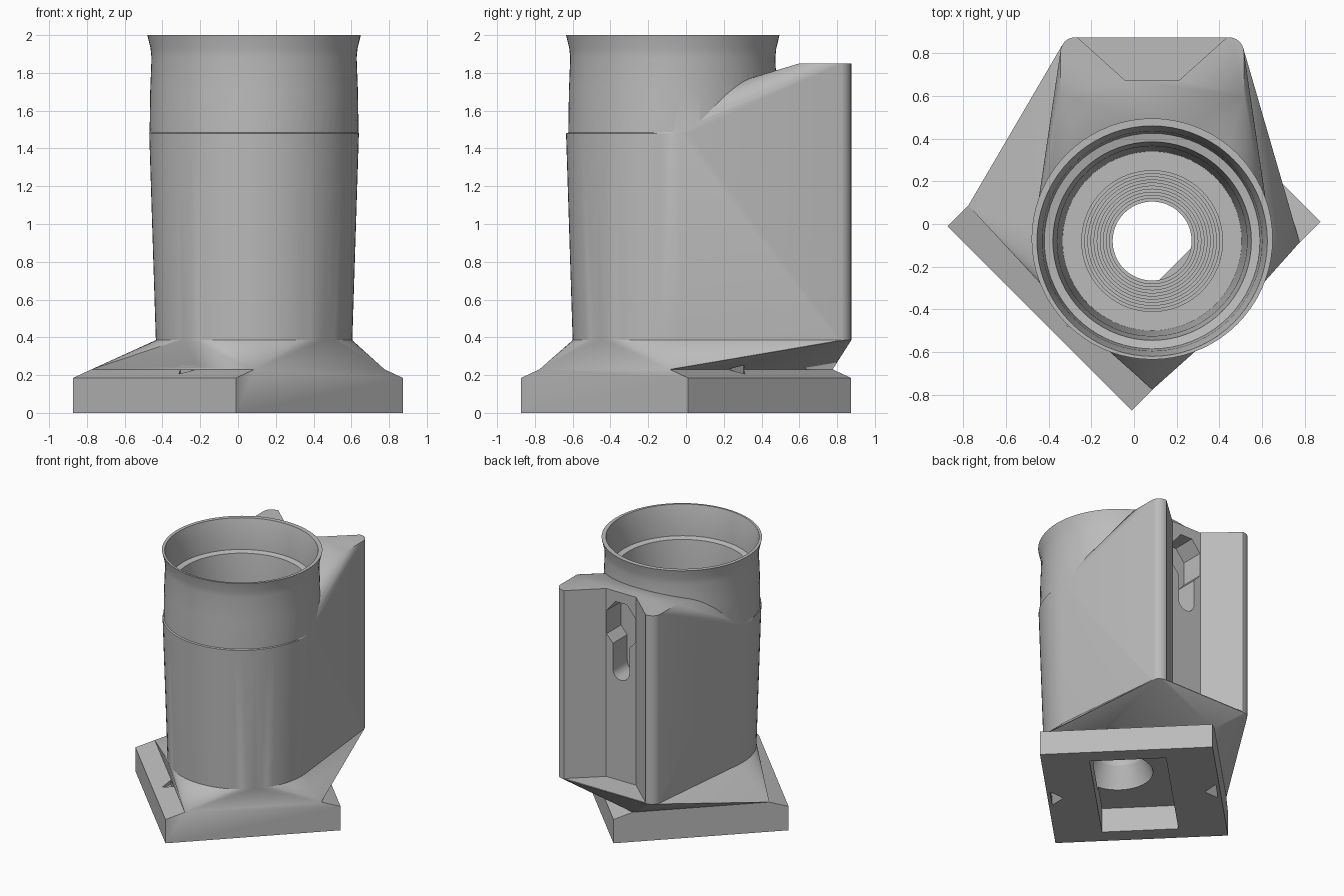
import bpy, bmesh, math
from mathutils import Vector

if "Cube" in bpy.data.objects:
    bpy.data.objects.remove(bpy.data.objects["Cube"], do_unlink=True)

grey = bpy.data.materials.new("plain grey")
grey.use_nodes = True
colour = (0.5, 0.5, 0.5, 1)
grey.diffuse_color = colour
grey.node_tree.nodes["Principled BSDF"].inputs["Base Color"].default_value = colour

CX, CY = 0.085, -0.08
SEG = 72
BASE_TOP, BODY_LOW = 0.23, 0.385


def finish(name, bm):
    bmesh.ops.recalc_face_normals(bm, faces=bm.faces)
    mesh = bpy.data.meshes.new(name)
    bm.to_mesh(mesh)
    bm.free()
    mesh.materials.append(grey)
    ob = bpy.data.objects.new(name, mesh)
    bpy.context.collection.objects.link(ob)
    return ob


def hull(name, points):
    bm = bmesh.new()
    for p in points:
        bm.verts.new(p)
    res = bmesh.ops.convex_hull(bm, input=bm.verts[:])
    junk = set(res["geom_interior"] + res["geom_unused"])
    junk = [v for v in junk if isinstance(v, bmesh.types.BMVert)]
    bmesh.ops.delete(bm, geom=junk, context="VERTS")
    bmesh.ops.dissolve_limit(bm, angle_limit=0.002, verts=bm.verts[:], edges=bm.edges[:])
    return finish(name, bm)


def lathe(name, profile, cy=CY):
    """Solid of revolution: (radius, z) pairs, capped at both ends."""
    bm = bmesh.new()
    rings = [[bm.verts.new(p) for p in circle(r, z, cy)] for r, z in profile]
    for a, b in zip(rings, rings[1:]):
        for i in range(SEG):
            j = (i + 1) % SEG
            bm.faces.new((a[i], a[j], b[j], b[i]))
    bm.faces.new(rings[0])
    bm.faces.new(rings[-1])
    return finish(name, bm)


def circle(r, z, cy=CY):
    turn = [2 * math.pi * i / SEG for i in range(SEG)]
    return [Vector((CX + r * math.cos(t), cy + r * math.sin(t), z)) for t in turn]


def diag(u, v, z):
    """Point in the frame of the base, which is turned by 45 degrees."""
    s = math.sqrt(0.5)
    return Vector(((u + v) * s, (v - u) * s, z))


def bracket(z):
    """Rear block outline with rounded back corners."""
    pts = [Vector((CX - 0.43, 0.6, z)), Vector((CX + 0.43, 0.6, z))]
    for side in (-1, 1):
        for i in range(7):
            t = math.pi / 2 * i / 6
            pts.append(Vector((CX + side * (0.36 + 0.07 * math.cos(t)), 0.805 + 0.07 * math.sin(t), z)))
    return pts


def prism(name, outline, z0, z1):
    return hull(name, [(x, y, z) for x, y in outline for z in (z0, z1)])


def combine(target, other, operation):
    mod = target.modifiers.new(operation, "BOOLEAN")
    mod.operation = operation
    mod.solver = "EXACT"
    mod.object = other
    bpy.context.view_layer.objects.active = target
    bpy.ops.object.modifier_apply(modifier=mod.name)
    bpy.data.objects.remove(other, do_unlink=True)


# Square foot with sloping rails along two sides
U, V, RAIL = 0.61, 0.626, 0.488
holder = hull("socket_holder", [diag(a * U, b * v, z) for a in (-1, 1) for b in (-1, 1)
                                for v, z in ((V, 0), (V, 0.185), (RAIL, BASE_TOP))])

# Flared collar from the foot to the body
collar = hull("collar", [diag(a * U, b * RAIL, BASE_TOP) for a in (-1, 1) for b in (-1, 1)]
              + circle(0.52, BODY_LOW) + bracket(BODY_LOW))
combine(holder, collar, "UNION")

# Round body blended into the rear bracket
body = hull("body", circle(0.52, BODY_LOW) + circle(0.555, 1.48)
            + bracket(BODY_LOW) + bracket(1.85))
combine(holder, body, "UNION")

# Neck with flared rim
neck = lathe("neck", [(0.5, 1.3), (0.553, 1.482), (0.55, 1.7), (0.543, 1.88),
                      (0.548, 1.93), (0.565, 2.0)], -0.07)
combine(holder, neck, "UNION")

# Bore with ledge, floor and stepped funnel
bore = [(0.54, 2.05), (0.54, 2.0), (0.515, 1.9), (0.505, 1.77), (0.465, 1.76), (0.445, 1.6),
        (0.42, 0.6), (0.33, 0.6)]
step = 0.0145
for i in range(10):
    r, z = 0.33 - i * step, 0.6 - i * step
    bore += [(r, z - step), (r - step, z - step)]
bore += [(0.185, 0.35), (0.25, 0.2), (0.25, 0.15)]
combine(holder, lathe("bore_cutter", bore), "DIFFERENCE")

# Pocket in the underside
pocket = hull("pocket_cutter", [diag(a * 0.27, b * 0.5, z) for a in (-1, 1) for b in (-1, 1)
                                for z in (-0.1, 0.19)])
combine(holder, pocket, "DIFFERENCE")

# Flared channel down the back of the bracket
channel = prism("channel_cutter", [(CX - 0.128, 0.675), (CX + 0.128, 0.675),
                                   (CX + 0.407, 0.925), (CX - 0.407, 0.925)], BODY_LOW + 0.005, 2.1)
combine(holder, channel, "DIFFERENCE")

# Keyhole: wide pointed head and narrow round-ended slot
head = hull("head_cutter", [(CX + s * w, y, z) for s in (-1, 1) for y in (0.5, 0.7)
                            for w, z in ((0.125, 1.5), (0.125, 1.68), (0.05, 1.77), (0.07, 1.44))])
combine(holder, head, "DIFFERENCE")
slot = [(CX + s * 0.07, y, 1.55) for s in (-1, 1) for y in (0.5, 0.7)]
for i in range(13):
    t = math.pi * i / 12
    slot += [(CX + 0.07 * math.cos(t), y, 1.24 - 0.07 * math.sin(t)) for y in (0.5, 0.7)]
combine(holder, hull("slot_cutter", slot), "DIFFERENCE")

# Alignment notches in the underside and on the rails
for side in (-1, 1):
    under = hull("under_notch", [diag(side * 0.585, -0.1, -0.01), diag(side * 0.585, 0.1, -0.01),
                                 diag(side * 0.49, 0, -0.01), diag(side * 0.585, 0, 0.1)])
    combine(holder, under, "DIFFERENCE")
    rail = hull("rail_notch", [diag(u, side * v, z) for z in (0.195, 0.25)
                               for u, v in ((0.06, 0.49), (0.175, 0.49), (0.117, 0.56))])
    combine(holder, rail, "DIFFERENCE")

# Smooth the round surfaces, keep the edges sharp
bpy.ops.object.select_all(action="DESELECT")
holder.select_set(True)
bpy.context.view_layer.objects.active = holder
bpy.ops.object.shade_smooth_by_angle(angle=math.radians(20))
